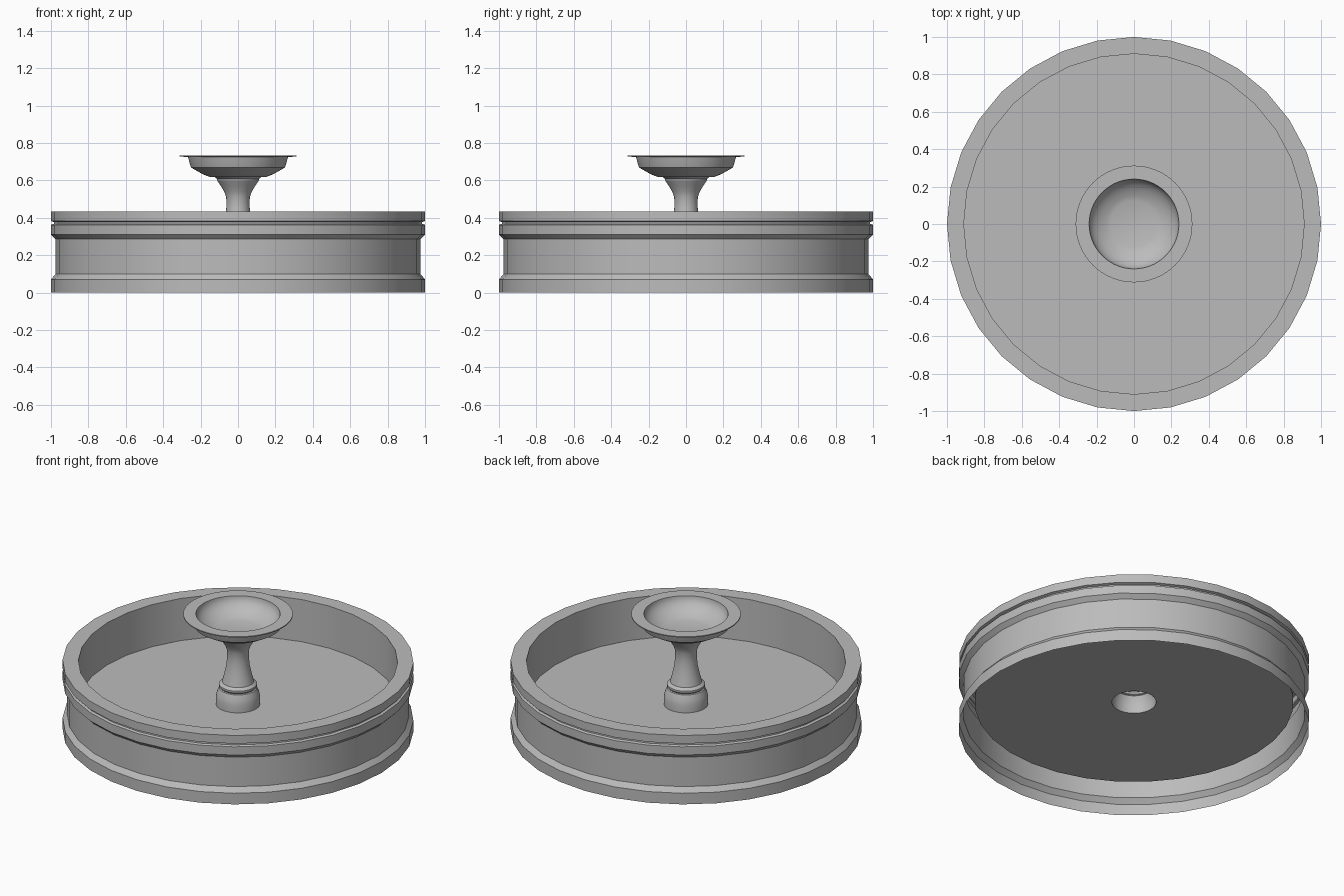
import bpy
import bmesh
from math import sin, cos, pi, radians

cube = bpy.data.objects.get("Cube")
if cube:
    bpy.data.objects.remove(cube, do_unlink=True)

stone = bpy.data.materials.new("grey_stone")
stone.use_nodes = True
GREY = (0.5, 0.5, 0.5, 1)
stone.diffuse_color = GREY
stone.node_tree.nodes["Principled BSDF"].inputs["Base Color"].default_value = GREY


def lathe(name, profile, sides):
    """Revolve (radius, height) points about z; a zero radius closes the end."""
    bm = bmesh.new()
    rings = []
    for r, z in profile:
        if r == 0:
            rings.append([bm.verts.new((0, 0, z))] * sides)
        else:
            rings.append([bm.verts.new((r * cos(2 * pi * i / sides), r * sin(2 * pi * i / sides), z))
                          for i in range(sides)])
    for a, b in zip(rings, rings[1:]):
        for i in range(sides):
            j = (i + 1) % sides
            quad = [a[i], a[j], b[j], b[i]]
            bm.faces.new(list(dict.fromkeys(quad)))
    mesh = bpy.data.meshes.new(name)
    bm.to_mesh(mesh)
    bm.free()
    mesh.materials.append(stone)
    obj = bpy.data.objects.new(name, mesh)
    bpy.context.collection.objects.link(obj)
    bpy.ops.object.select_all(action="DESELECT")
    obj.select_set(True)
    bpy.context.view_layer.objects.active = obj
    bpy.ops.object.shade_smooth_by_angle(angle=radians(25))
    return obj


FLOOR = 0.168

# Basin shell: open underneath, moulded outer wall, rim, inner wall and floor
lathe("basin", [
    (1, 0), (1, 0.07), (0.975, 0.1), (0.975, 0.285), (1, 0.31), (1, 0.362),
    (0.985, 0.367), (0.985, 0.377), (1, 0.382), (1, 0.433),
    (0.91, 0.433), (0.91, FLOOR), (0.126, FLOOR)], 32)

# Hollow pedestal: domed foot, bead, waisted neck
pedestal = [
    (0.126, FLOOR), (0.126, 0.21), (0.121, 0.24), (0.108, 0.272),
    (0.101, 0.275), (0.108, 0.284), (0.108, 0.296), (0.1, 0.304),
    (0.09, 0.31), (0.078, 0.36), (0.067, 0.41), (0.062, 0.46), (0.063, 0.51),
    (0.074, 0.54), (0.092, 0.57), (0.112, 0.6), (0.112, 0.608)]

# Bowl: stepped underside, thin flange, rounded hollow with a flat bottom
bowl = [
    (0.125, 0.617), (0.15, 0.618), (0.187, 0.632), (0.25, 0.668), (0.258, 0.69),
    (0.267, 0.724), (0.312, 0.728), (0.312, 0.734)]
for k in range(9):
    t = radians(60) * k / 8
    bowl.append((0.24 - 0.23 * (1 - cos(t)), 0.734 - 0.102 * sin(t) / sin(radians(60))))
bowl.append((0, 0.632))

lathe("pedestal_and_bowl", pedestal + bowl, 64)
